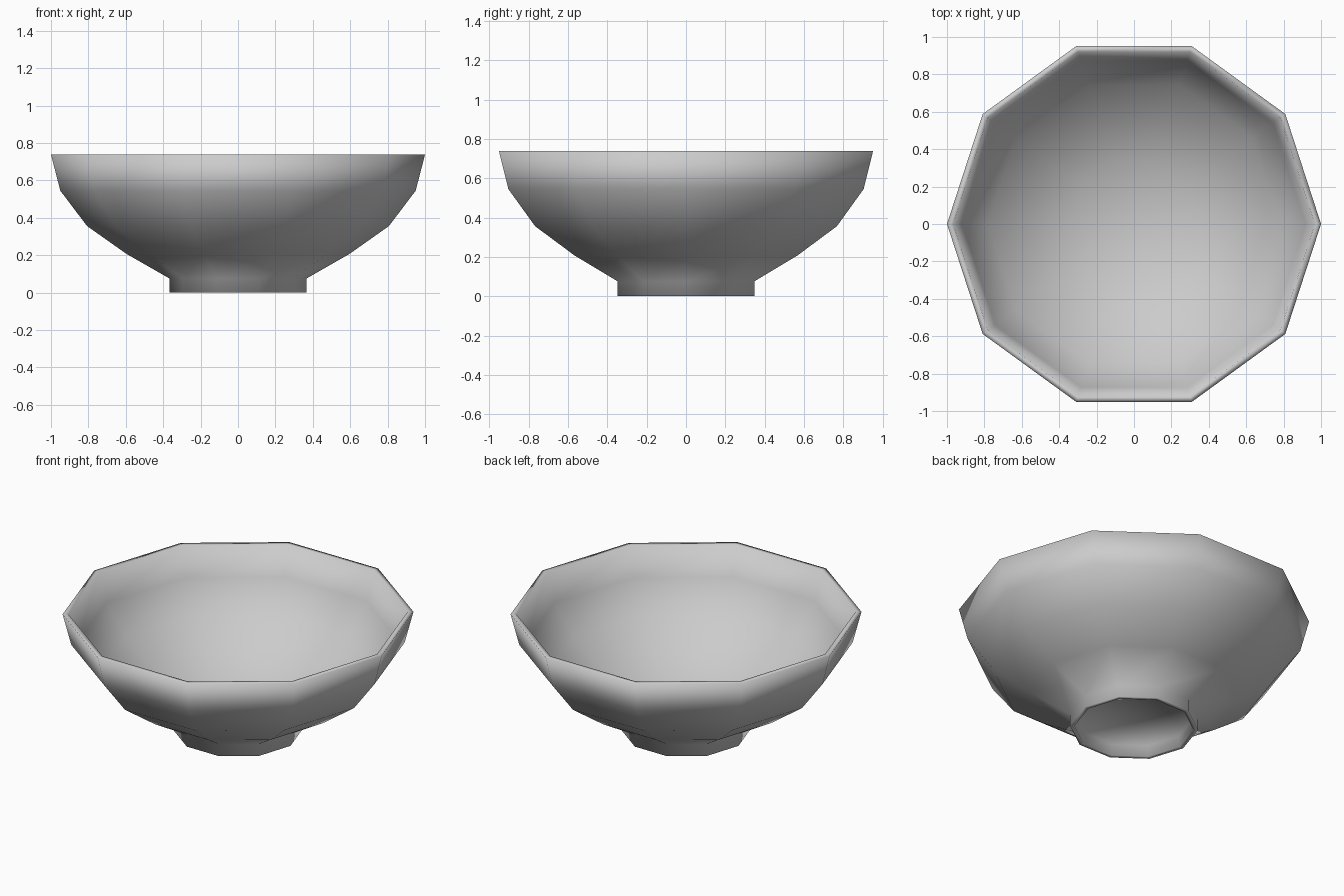
import bpy, bmesh
from math import cos, sin, tau

if "Cube" in bpy.data.objects:
    bpy.data.objects.remove(bpy.data.objects["Cube"])

SIDES = 10

# Closed half-section (radius, height): underside, foot, outer wall, rim, inner wall, floor
profile = [
    (0, 0.07), (0.335, 0.07), (0.34, 0), (0.365, 0), (0.365, 0.075),
    (0.596, 0.207), (0.807, 0.356), (0.95, 0.545), (1.0, 0.738),
    (0.967, 0.738), (0.918, 0.555), (0.782, 0.38), (0.58, 0.237),
    (0.35, 0.107), (0, 0.10),
]


def lathe(name, points, sides):
    """Revolve a half-section around z, with single vertices on the axis."""
    bm = bmesh.new()
    rings = []
    for r, z in points:
        if r == 0:
            rings.append([bm.verts.new((0, 0, z))] * sides)
        else:
            rings.append([bm.verts.new((r * cos(tau * i / sides), r * sin(tau * i / sides), z))
                          for i in range(sides)])
    for low, high in zip(rings, rings[1:]):
        for i in range(sides):
            j = (i + 1) % sides
            corners = list(dict.fromkeys((low[i], low[j], high[j], high[i])))
            bm.faces.new(corners).smooth = True
    bmesh.ops.recalc_face_normals(bm, faces=bm.faces)
    mesh = bpy.data.meshes.new(name)
    bm.to_mesh(mesh)
    bm.free()
    obj = bpy.data.objects.new(name, mesh)
    bpy.context.collection.objects.link(obj)
    return obj


# Ten-sided footed bowl
lathe("bowl", profile, SIDES)
